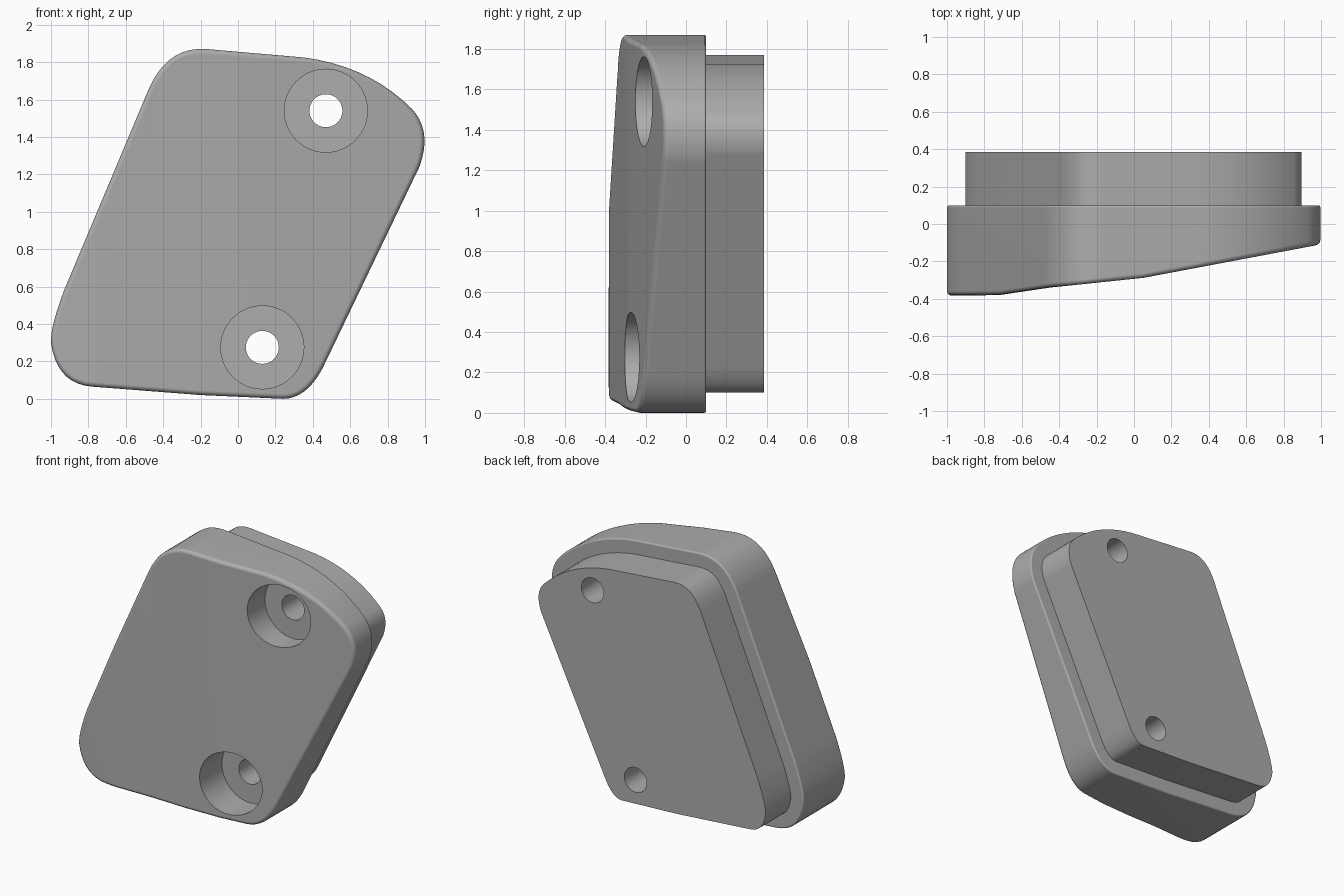
import bpy, bmesh, math
from mathutils import Vector

if "Cube" in bpy.data.objects:
    bpy.data.objects.remove(bpy.data.objects["Cube"])

grey = bpy.data.materials.new("plain grey")
grey.use_nodes = True
grey.diffuse_color = (0.42, 0.42, 0.42, 1)
grey.node_tree.nodes["Principled BSDF"].inputs["Base Color"].default_value = grey.diffuse_color

BACK, STEP, FLOOR = 0.385, 0.1, -0.05
HOLES = [(0.47, 1.54), (0.13, 0.275)]
# front face depth at a few stations across the width
SLOPE = [(-1.1, -0.385), (-0.72, -0.38), (-0.45, -0.34), (0.05, -0.288), (1.1, -0.09)]
# rounded corners: start, control, end
CORNERS = [
    ((-0.48, 1.65), (-0.38, 1.885), (-0.17, 1.87)),
    ((0.35, 1.825), (0.70, 1.78), (0.93, 1.55)),
    ((0.93, 1.55), (1.04, 1.43), (0.97, 1.24)),
    ((0.47, 0.20), (0.38, 0.0), (0.24, 0.0)),
    ((-0.20, 0.02), (-0.20, 0.02), (-0.20, 0.02)),
    ((-0.78, 0.065), (-0.97, 0.08), (-1.0, 0.30)),
    ((-1.0, 0.30), (-1.005, 0.38), (-0.93, 0.58)),
]


def front_depth(x):
    for (x0, y0), (x1, y1) in zip(SLOPE, SLOPE[1:]):
        if x <= x1:
            return y0 + (y1 - y0) * (x - x0) / (x1 - x0)
    return SLOPE[-1][1]


def outline(steps=9):
    pts = []
    for a, b, c in CORNERS:
        a, b, c = Vector(a), Vector(b), Vector(c)
        for i in range(steps + 1):
            t = i / steps
            p = a * (1 - t) ** 2 + b * 2 * t * (1 - t) + c * t * t
            if not pts or (p - pts[-1]).length > 1e-4:
                pts.append(p)
    return pts


def inset(pts, d):
    out = []
    for i, p in enumerate(pts):
        e0 = (p - pts[i - 1]).normalized()
        e1 = (pts[(i + 1) % len(pts)] - p).normalized()
        n = Vector((e0.y + e1.y, -e0.x - e1.x)).normalized()
        out.append(p + n * d / n.dot(Vector((e0.y, -e0.x))))
    return out


def prism(pts, y0, y1):
    bm = bmesh.new()
    face = bm.faces.new([bm.verts.new((p.x, y0, p.y)) for p in pts])
    top = bmesh.ops.extrude_face_region(bm, geom=[face])["geom"]
    for v in top:
        if isinstance(v, bmesh.types.BMVert):
            v.co.y = y1
    bmesh.ops.recalc_face_normals(bm, faces=bm.faces)
    return bm


def rim_edges(bm, test):
    # edges between a wall and a cap on the chosen side
    def is_wall(f):
        return abs(f.normal.y) < 0.05
    return [e for e in bm.edges if len(e.link_faces) == 2
            and is_wall(e.link_faces[0]) != is_wall(e.link_faces[1])
            and all(test(v.co.y) for v in e.verts)]


def to_object(bm, name):
    mesh = bpy.data.meshes.new(name)
    bm.to_mesh(mesh)
    bm.free()
    mesh.materials.append(grey)
    ob = bpy.data.objects.new(name, mesh)
    bpy.context.collection.objects.link(ob)
    return ob


def drill(ob, radius, y0, y1):
    for x, z in HOLES:
        ring = [Vector((x + radius * math.cos(k * math.tau / 64),
                        z + radius * math.sin(k * math.tau / 64))) for k in range(64)]
        cutter = to_object(prism(ring, y0, y1), "hole_cutter")
        cutter.hide_render = True
        mod = ob.modifiers.new("hole", "BOOLEAN")
        mod.operation, mod.solver, mod.object = "DIFFERENCE", "EXACT", cutter
        bpy.context.view_layer.update()
        deps = bpy.context.evaluated_depsgraph_get()
        ob_mesh = bpy.data.meshes.new_from_object(ob.evaluated_get(deps))
        ob.modifiers.clear()
        ob.data = ob_mesh
        bpy.data.objects.remove(cutter)


def finish(ob):
    bpy.ops.object.select_all(action="DESELECT")
    ob.select_set(True)
    bpy.context.view_layer.objects.active = ob
    bpy.ops.object.shade_smooth_by_angle(angle=math.radians(35))
    ob.modifiers.new("flat_normals", "WEIGHTED_NORMAL").keep_sharp = True


# front block with sloping face and softened rims
bm = prism(outline(), -0.5, STEP)
for x, _ in SLOPE[1:-1]:
    bmesh.ops.bisect_plane(bm, geom=bm.verts[:] + bm.edges[:] + bm.faces[:],
                           plane_co=(x, 0, 0), plane_no=(1, 0, 0))
for v in bm.verts:
    if v.co.y < 0:
        v.co.y = front_depth(v.co.x)
bm.normal_update()
for width, test in ((0.025, lambda y: y < 0), (0.012, lambda y: y > 0)):
    bmesh.ops.bevel(bm, geom=rim_edges(bm, test), offset=width, segments=3,
                    profile=0.5, affect="EDGES", clamp_overlap=False)
    bm.normal_update()
block = to_object(bm, "front_block")
drill(block, 0.222, -0.8, FLOOR)
drill(block, 0.088, -0.8, 0.3)
finish(block)

# smaller plate on the back
plate = to_object(prism(inset(outline(), 0.1), STEP, BACK), "back_plate")
drill(plate, 0.088, 0.0, 0.6)
finish(plate)
